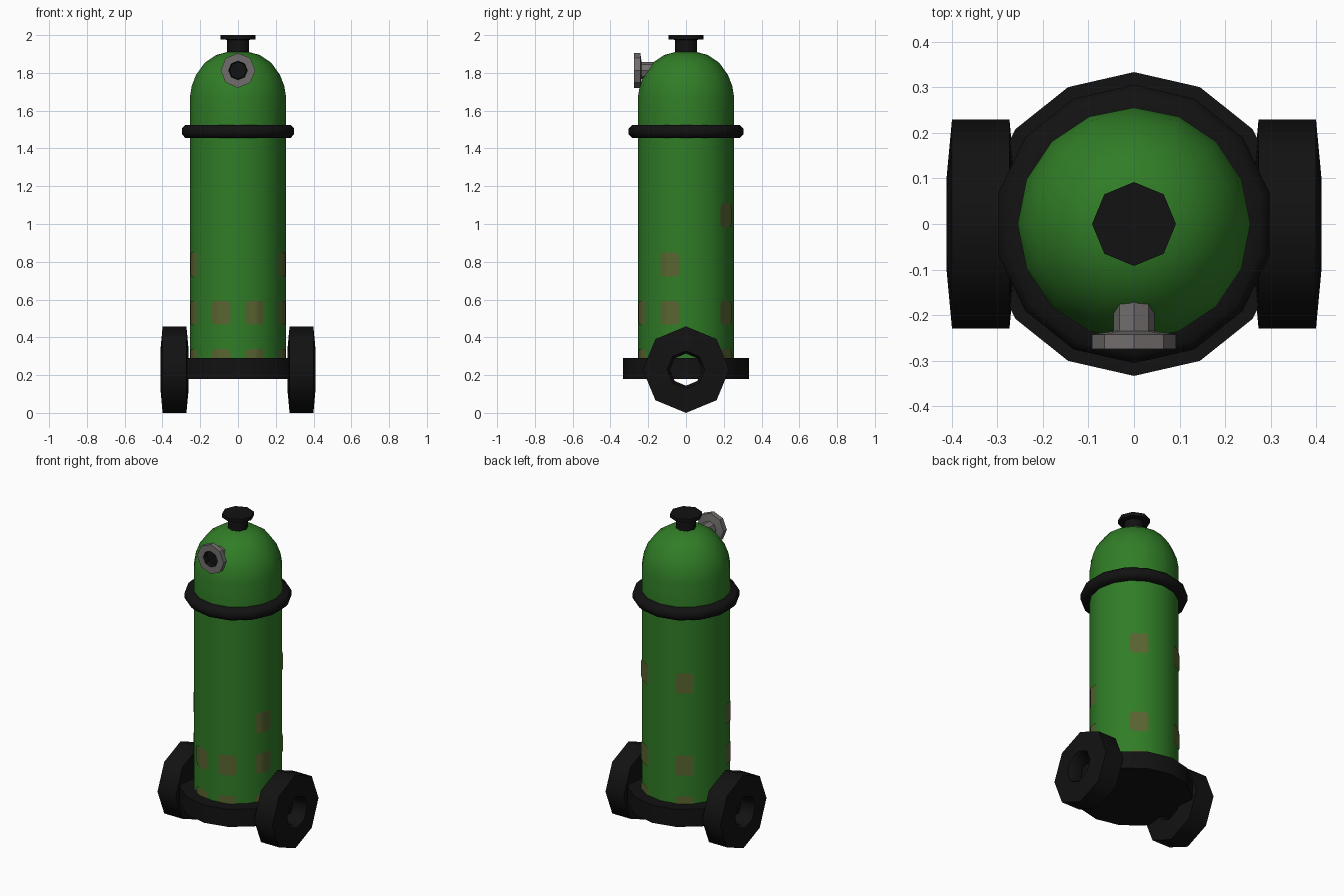
import bpy, bmesh, math
from mathutils import Matrix, Vector

cube = bpy.data.objects.get("Cube")
if cube:
    bpy.data.objects.remove(cube)


def material(name, rgb, rough=0.8):
    m = bpy.data.materials.new(name)
    m.use_nodes = True
    m.diffuse_color = (*rgb, 1)
    bsdf = m.node_tree.nodes["Principled BSDF"]
    bsdf.inputs["Base Color"].default_value = (*rgb, 1)
    bsdf.inputs["Roughness"].default_value = rough
    return m


GREEN = material("tank_green", (0.03, 0.205, 0.02))
BLACK = material("rubber_black", (0.006, 0.006, 0.006))
GREY = material("metal_grey", (0.17, 0.155, 0.155))
RUST = material("rust_brown", (0.10, 0.13, 0.03))


def finish(bm, name, mats, angle):
    mesh = bpy.data.meshes.new(name)
    bm.to_mesh(mesh)
    bm.free()
    for m in mats:
        mesh.materials.append(m)
    ob = bpy.data.objects.new(name, mesh)
    bpy.context.collection.objects.link(ob)
    bpy.ops.object.select_all(action='DESELECT')
    ob.select_set(True)
    bpy.context.view_layer.objects.active = ob
    bpy.ops.object.shade_smooth_by_angle(angle=math.radians(angle))
    return ob


def lathe(name, profile, sides, mats, place=Matrix(), ring=False, angle=50, rule=None):
    """Spin a (radius, height) profile; a ring joins its last point to its first."""
    bm = bmesh.new()
    loops = []
    for r, h in profile:
        loops.append([bm.verts.new((r * math.sin(math.tau * i / sides),
                                    -r * math.cos(math.tau * i / sides), h))
                      for i in range(sides)])
    pairs = list(zip(loops, loops[1:]))
    if ring:
        pairs.append((loops[-1], loops[0]))
    else:
        bm.faces.new(loops[0])
        bm.faces.new(loops[-1])
    for a, b in pairs:
        for i in range(sides):
            j = (i + 1) % sides
            bm.faces.new((a[i], a[j], b[j], b[i]))
    bmesh.ops.recalc_face_normals(bm, faces=bm.faces)
    if rule:
        for f in bm.faces:
            f.material_index = rule(f.calc_center_median())
    bm.transform(place)
    return finish(bm, name, mats, angle)


# Tank with rounded top and a black underside
R, SIDES = 0.255, 16
lathe("tank", [(R, 0.18), (R, 1.5), (R, 1.67), (0.245, 1.73), (0.222, 1.79),
               (0.175, 1.855), (0.115, 1.895), (0.05, 1.912)],
      SIDES, [GREEN, BLACK], rule=lambda c: int(c.z < 0.19))

# Bumper rings
lathe("base_ring", [(0.333, 0.18), (0.333, 0.29), (0.23, 0.29), (0.23, 0.18)],
      14, [BLACK], ring=True)
lathe("collar_ring", [(0.24, 1.455), (0.285, 1.455), (0.305, 1.475),
                      (0.305, 1.505), (0.285, 1.525), (0.24, 1.525)],
      14, [BLACK], ring=True)

# Top knob
lathe("top_knob", [(0.058, 1.89), (0.058, 1.975), (0.092, 1.978), (0.092, 2.0)],
      8, [BLACK])

# Front nozzle with a dark bore
forward = Matrix.Translation((0, 0, 1.813)) @ Matrix.Rotation(math.pi / 2, 4, 'X')
lathe("nozzle", [(0.045, 0.165), (0.045, 0.235), (0.092, 0.242), (0.092, 0.274),
                 (0.05, 0.274), (0.045, 0.245)],
      8, [GREY, BLACK], forward, angle=40,
      rule=lambda c: int(c.z > 0.24 and math.hypot(c.x, c.y) < 0.048))

# Wheels
tyre = [(0.229, -0.063), (0.229, 0.063), (0.1, 0.075), (0.085, 0.05),
        (0.085, -0.05), (0.1, -0.075)]
for side, label in ((1, "left"), (-1, "right")):
    place = Matrix.Translation((0.336 * side, 0, 0.229)) @ Matrix.Rotation(math.pi / 2, 4, 'Y')
    lathe(label + "_wheel", tyre, 8, [BLACK], place, ring=True)


# Rust patches lying on the tank facets
def tank_point(deg, z):
    step = math.tau / SIDES
    a = math.radians(deg)
    r = R * math.cos(step / 2) / math.cos(a % step - step / 2) + 0.004
    return Vector((r * math.sin(a), -r * math.cos(a), z))


bm = bmesh.new()
rows = {0.275: (21, 70, 147), 0.53: (21, 70, 147), 0.785: (70,), 1.045: (147,)}
for z, columns in rows.items():
    for deg in [s * c for c in columns for s in (1, -1)]:
        previous = None
        for k in range(-4, 5):
            half = 0.047 if abs(k) == 4 else 0.063
            edge = [bm.verts.new(tank_point(deg + 3 * k, z + s * half)) for s in (-1, 1)]
            if previous:
                bm.faces.new((previous[0], edge[0], edge[1], previous[1]))
            previous = edge
finish(bm, "rust_patches", [RUST], 50)
